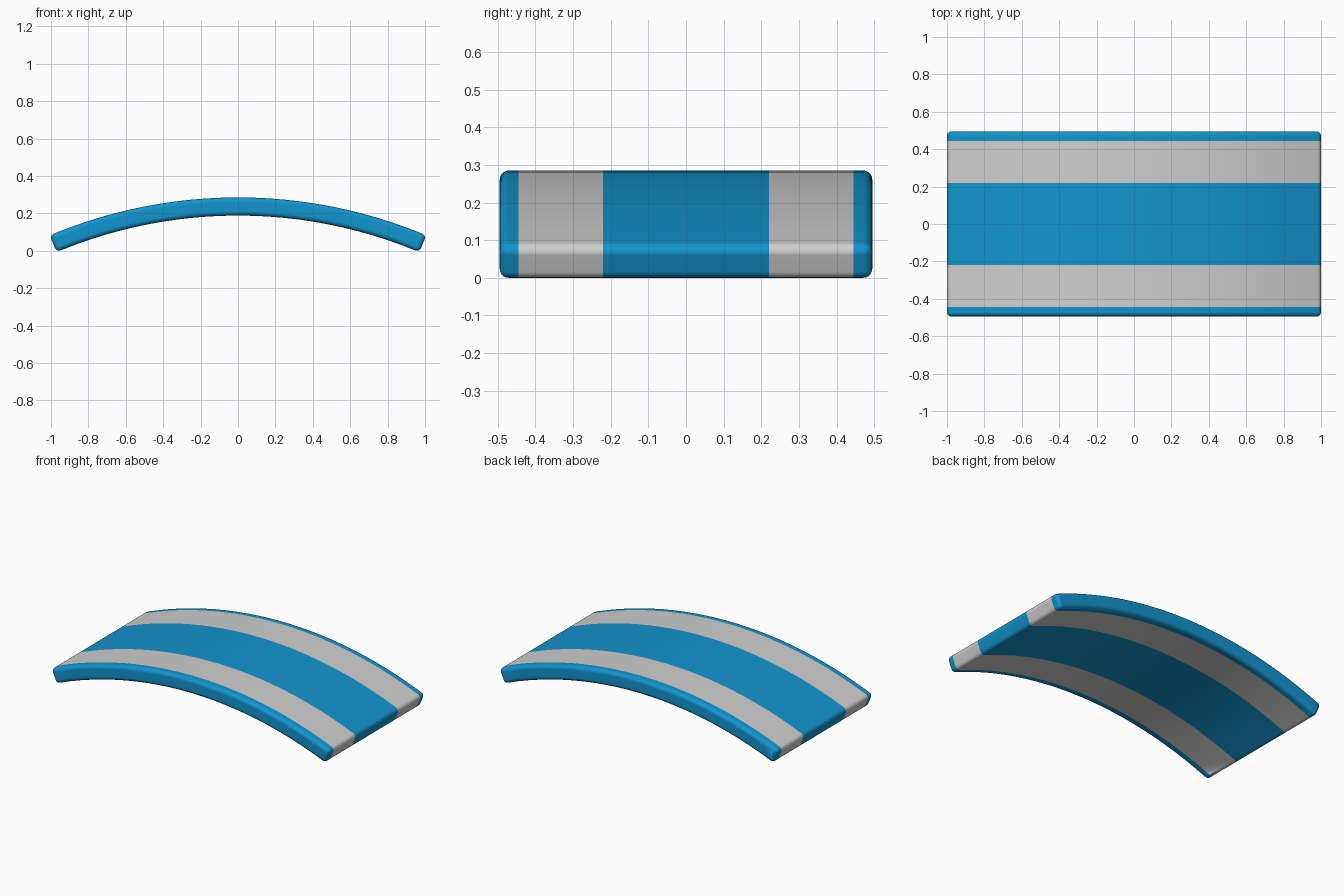
import bpy
import bmesh
from math import asin, sin, cos
from mathutils import Vector

if "Cube" in bpy.data.objects:
    bpy.data.objects.remove(bpy.data.objects["Cube"], do_unlink=True)

RADIUS = 2.6        # outer radius of the arch
THICK = 0.097
HALF_DEPTH = 0.495
ROUND = 0.024
SEGMENTS = 24
STRIPE = (0.22, 0.445)
half_angle = asin(1.007 / RADIUS)
half_len = RADIUS * half_angle


def material(name, color):
    mat = bpy.data.materials.new(name)
    mat.use_nodes = True
    mat.diffuse_color = color
    bsdf = mat.node_tree.nodes["Principled BSDF"]
    bsdf.inputs["Base Color"].default_value = color
    return mat


def cut(bm, axis, position):
    normal = Vector((0, 0, 0))
    normal[axis] = 1
    bmesh.ops.bisect_plane(bm, geom=bm.verts[:] + bm.edges[:] + bm.faces[:],
                           plane_co=normal * position, plane_no=normal)


# Flat slab with rounded edges, top face at z = 0
bm = bmesh.new()
bmesh.ops.create_cube(bm, size=1)
for v in bm.verts:
    v.co = (v.co.x * 2 * half_len, v.co.y * 2 * HALF_DEPTH, (v.co.z - 0.5) * THICK)
bmesh.ops.bevel(bm, geom=bm.edges[:], offset=ROUND, segments=5,
                profile=0.5, affect='EDGES')

# Stripe borders and bend segments
for y in STRIPE:
    cut(bm, 1, y)
    cut(bm, 1, -y)
for i in range(SEGMENTS + 1):
    cut(bm, 0, (2 * i / SEGMENTS - 1) * (half_len - ROUND))

# Stripes run along the whole slab, top, bottom and ends
for f in bm.faces:
    f.smooth = True
    f.material_index = int(STRIPE[0] < abs(f.calc_center_median().y) < STRIPE[1])

# Bend the slab into an arch and stand it on the ground
for v in bm.verts:
    angle, r = v.co.x / RADIUS, RADIUS + v.co.z
    v.co = (r * sin(angle), v.co.y, r * cos(angle))
low = min(v.co.z for v in bm.verts)
bmesh.ops.translate(bm, verts=bm.verts[:], vec=(0, 0, -low))

mesh = bpy.data.meshes.new("arched_panel")
bm.to_mesh(mesh)
bm.free()
mesh.materials.append(material("blue", (0.006, 0.30, 0.62, 1)))
mesh.materials.append(material("light grey", (0.62, 0.63, 0.62, 1)))
panel = bpy.data.objects.new("arched_panel", mesh)
bpy.context.collection.objects.link(panel)

# Keep the broad faces even next to the rounded edges
panel.modifiers.new("even_shading", 'WEIGHTED_NORMAL')
